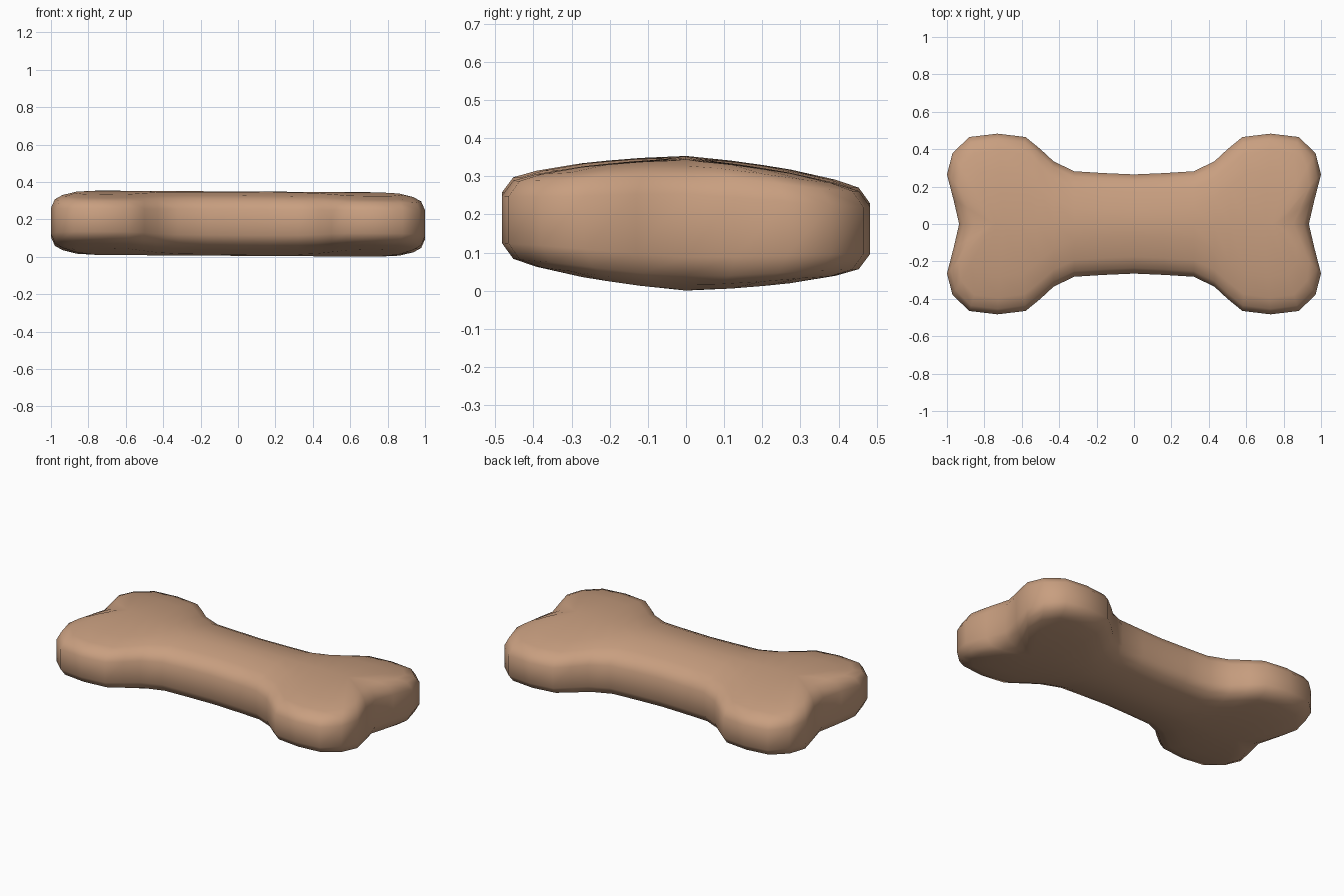
import bpy, bmesh, math

if "Cube" in bpy.data.objects:
    bpy.data.objects.remove(bpy.data.objects["Cube"])

# One quarter of the bone outline (x, y) with the spine x each point leans towards
QUARTER = [(0, .265, 0), (.16, .272, .16), (.32, .282, .32), (.43, .335, .43), (.5, .40, .52),
           (.58, .465, .61), (.73, .483, .70), (.88, .465, .74), (.97, .38, .75),
           (1.0, .265, .75), (.965, .13, .75), (.935, 0, .75)]
# Rounded rim: distance in from the outline, largest share of the ray
RINGS = [(0, 0), (.03, .15), (.09, .45), (.2, .75)]
RIDGE = [(0, .172), (.15, .16), (.29, .142), (.39, .132), (.5, .128)]
RIM = [(0, .48), (.03, .79), (.09, .92), (.2, 1.0)]


def lerp_table(table, v):
    for (a, p), (b, q) in zip(table, table[1:]):
        if v <= b:
            return p + (q - p) * (v - a) / (b - a)
    return table[-1][1]


# Full outline by mirroring the quarter
right = QUARTER + [(x, -y, s) for x, y, s in QUARTER[-2::-1]]
left = [(-x, y, -s) for x, y, s in right[-2:0:-1]]
outline = right + left
n = len(outline)

bm = bmesh.new()


def add_vert(x, y, d, side):
    h = lerp_table(RIDGE, abs(y)) * lerp_table(RIM, d)
    # slight lean of the whole bone
    return bm.verts.new((x, y, .177 - .03 * y - .006 * x + side * h))


rim = {}
for side in (1, -1):
    loops = []
    for max_d, share in RINGS:
        loop = []
        for x, y, s in outline:
            length = math.hypot(x - s, y)
            d = min(max_d, length * share)
            f = 1 - d / length
            loop.append(add_vert(s + (x - s) * f, y * f, d, side))
        loops.append(loop)
    loops.append([add_vert(s, 0, 1, side) for _, _, s in outline])
    for a, b in zip(loops, loops[1:]):
        for i in range(n):
            j = (i + 1) % n
            bm.faces.new((a[i], a[j], b[j], b[i]))
    rim[side] = loops[0]

# Side wall between the upper and lower rim
for i in range(n):
    j = (i + 1) % n
    bm.faces.new((rim[1][i], rim[-1][i], rim[-1][j], rim[1][j]))

bmesh.ops.remove_doubles(bm, verts=bm.verts, dist=.0005)
bmesh.ops.dissolve_degenerate(bm, edges=bm.edges, dist=.0005)
bmesh.ops.recalc_face_normals(bm, faces=bm.faces)
for f in bm.faces:
    f.smooth = True

mesh = bpy.data.meshes.new("bone_biscuit")
bm.to_mesh(mesh)
bm.free()
biscuit = bpy.data.materials.new("biscuit tan")
biscuit.diffuse_color = (.58, .345, .215, 1)
biscuit.use_nodes = True
biscuit.node_tree.nodes["Principled BSDF"].inputs["Base Color"].default_value = biscuit.diffuse_color
mesh.materials.append(biscuit)
bone = bpy.data.objects.new("bone_biscuit", mesh)
bpy.context.collection.objects.link(bone)
